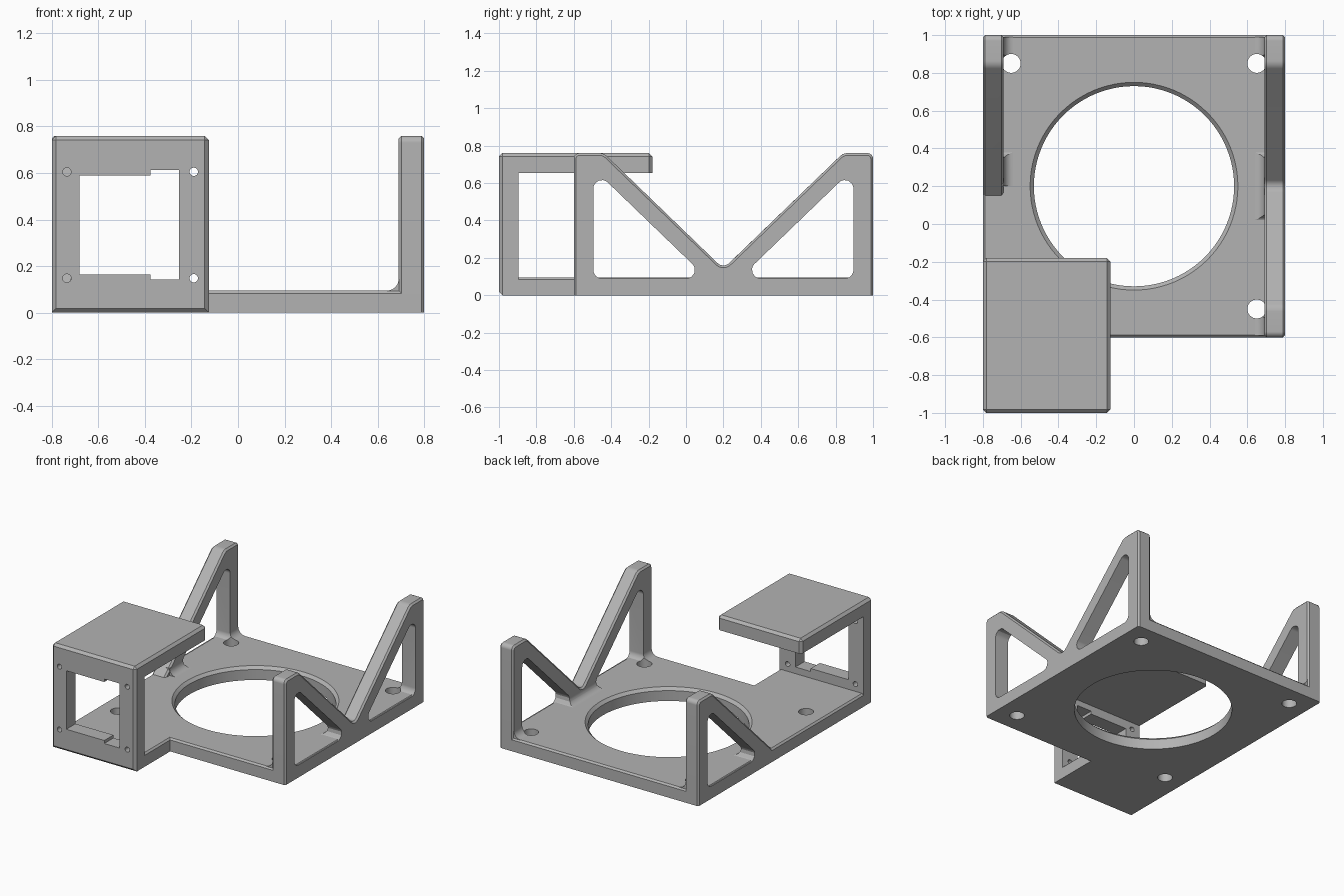
import bpy, bmesh, math
from mathutils import Vector

cube = bpy.data.objects.get("Cube")
if cube:
    bpy.data.objects.remove(cube, do_unlink=True)

grey = bpy.data.materials.new("plain_grey")
grey.use_nodes = True
COLOUR = (0.45, 0.45, 0.45, 1)
grey.diffuse_color = COLOUR
grey.node_tree.nodes["Principled BSDF"].inputs["Base Color"].default_value = COLOUR

TOP = 0.76      # height of walls and bracket
PLATE = 0.095   # plate thickness
EDGE = 0.001    # tolerance for edge rules


def place(axis, a, b, d):
    """Put profile coordinates (a, b) at depth d along an axis."""
    return {"x": (d, a, b), "y": (a, d, b), "z": (a, b, d)}[axis]


def rounded(corners):
    """Polygon outline from (a, b, radius) corners."""
    pts = []
    for i, (a, b, r) in enumerate(corners):
        p = Vector((a, b))
        if r == 0:
            pts.append(p)
            continue
        u = (Vector(corners[i - 1][:2]) - p).normalized()
        v = (Vector(corners[(i + 1) % len(corners)][:2]) - p).normalized()
        half = u.angle(v) / 2
        centre = p + (u + v).normalized() * r / math.sin(half)
        start = p + u * r / math.tan(half) - centre
        end = p + v * r / math.tan(half) - centre
        for k in range(9):
            t = k / 8
            pts.append(centre + start.lerp(end, t).normalized() * r)
    return pts


def prism(name, axis, pts, d0, d1, bevel=0, rule=None):
    bm = bmesh.new()
    low = [bm.verts.new(place(axis, a, b, d0)) for a, b in pts]
    high = [bm.verts.new(place(axis, a, b, d1)) for a, b in pts]
    bm.faces.new(low)
    bm.faces.new(high)
    for i in range(len(pts)):
        bm.faces.new((low[i - 1], low[i], high[i], high[i - 1]))
    bmesh.ops.recalc_face_normals(bm, faces=bm.faces)
    if bevel:
        edges = [e for e in bm.edges if rule(*[v.co for v in e.verts])]
        bmesh.ops.bevel(bm, geom=edges, offset=bevel, segments=1, affect="EDGES", profile=0.5)
    mesh = bpy.data.meshes.new(name)
    bm.to_mesh(mesh)
    bm.free()
    mesh.materials.append(grey)
    ob = bpy.data.objects.new(name, mesh)
    bpy.context.collection.objects.link(ob)
    return ob


def drill(axis, a, b, r, d0, d1, r2=None, sides=64):
    """Round cutter, optionally flaring to r2 at d1."""
    bm = bmesh.new()
    rings = []
    for d, rad in ((d0, r), (d1, r2 or r)):
        rings.append([bm.verts.new(place(axis, a + rad * math.cos(t), b + rad * math.sin(t), d))
                      for t in (2 * math.pi * i / sides for i in range(sides))])
        bm.faces.new(rings[-1])
    for i in range(sides):
        bm.faces.new((rings[0][i - 1], rings[0][i], rings[1][i], rings[1][i - 1]))
    bmesh.ops.recalc_face_normals(bm, faces=bm.faces)
    mesh = bpy.data.meshes.new("cutter")
    bm.to_mesh(mesh)
    bm.free()
    mesh.materials.append(grey)
    ob = bpy.data.objects.new("cutter", mesh)
    bpy.context.collection.objects.link(ob)
    return ob


def combine(ob, others, operation="DIFFERENCE"):
    bpy.context.view_layer.objects.active = ob
    for other in others:
        mod = ob.modifiers.new("cut", "BOOLEAN")
        mod.operation, mod.solver, mod.object = operation, "EXACT", other
        bpy.ops.object.modifier_apply(modifier=mod.name)
        bpy.data.objects.remove(other, do_unlink=True)


def finish(ob):
    bpy.ops.object.select_all(action="DESELECT")
    ob.select_set(True)
    bpy.context.view_layer.objects.active = ob
    bpy.ops.object.shade_smooth_by_angle(angle=math.radians(25))


def screw_holes():
    return [drill("z", x, y, 0.05, -0.1, 0.2, sides=32)
            for x in (-0.65, 0.65) for y in (-0.45, 0.85)]


# Base plate with a tongue under the bracket
def plate_rule(p, q):
    notch = all(abs(v.x + 0.125) < EDGE and abs(v.y + 0.6) < EDGE for v in (p, q))
    return max(p.z, q.z) > EDGE and not notch


outline = [(-0.8, -0.95), (-0.125, -0.95), (-0.125, -0.6), (0.8, -0.6), (0.8, 1), (-0.8, 1)]
plate = prism("base_plate", "z", outline, 0, PLATE, 0.012, plate_rule)
combine(plate, [drill("z", 0, 0.2, 0.53, -0.1, 0.2, sides=96),
                drill("z", 0, 0.2, 0.53, PLATE - 0.02, PLATE + 0.005, 0.555, sides=96)]
        + screw_holes())
finish(plate)


# Side walls with triangular openings and a fillet at the foot
def wall(name, side, corners, start, openings):
    inner, outer = side * 0.69, side * 0.8

    def rule(p, q):
        return abs(p.x - q.x) < EDGE and max(p.z, q.z) > PLATE

    ob = prism(name, "x", rounded(corners), inner, outer, 0.012, rule)
    arc = [(0.64 + 0.05 * math.sin(t), 0.145 - 0.05 * math.cos(t))
           for t in (math.pi / 2 * i / 8 for i in range(9))]
    foot = [(0.64, 0.05), *arc, (0.72, 0.145), (0.72, 0.05)]
    fillet = prism("fillet", "y", [(side * a, b) for a, b in foot], start, 0.99)
    combine(ob, [fillet], "UNION")
    cutters = []
    for flip in openings:
        tri = [(0.2 + flip * a, b, 0.045) for a, b in ((0.695, 0.09), (0.695, 0.677), (0.086, 0.09))]
        cutters.append(prism("cutter", "x", rounded(tri), side * 0.5, side * 0.9))
    combine(ob, cutters + screw_holes())
    finish(ob)


rear = [(1, 0, 0), (1, TOP, 0.03), (0.84, TOP, 0.06)]
front = [(0.4 - y, z, r) for y, z, r in reversed(rear)]
wall("left_wall", 1, rear + [(0.2, 0.142, 0.045)] + front, -0.59, (1, -1))
wall("right_wall", -1, rear + [(0.135, 0.08, 0), (0.135, 0, 0)], 0.2, (1,))


# Front bracket: upright panel with a cantilevered roof
def bracket_rule(p, q):
    on_front = max(p.y, q.y) < -1 + EDGE
    on_top = min(p.z, q.z) > TOP - EDGE
    on_back = min(p.y, q.y) > -0.18 - EDGE and max(p.z, q.z) > TOP - EDGE
    return on_front or on_top or on_back


section = [(-1, 0), (-0.895, 0), (-0.895, 0.655), (-0.18, 0.655), (-0.18, TOP), (-1, TOP)]
bracket = prism("front_bracket", "x", section, -0.8, -0.125, 0.018, bracket_rule)
window = [(-0.68, 0.165), (-0.375, 0.165), (-0.375, 0.143), (-0.253, 0.143),
          (-0.253, 0.612), (-0.375, 0.612), (-0.375, 0.59), (-0.68, 0.59)]
combine(bracket, [prism("cutter", "y", window, -1.1, -0.8)]
        + [drill("y", x, z, 0.018, -1.1, -0.8, sides=24)
           for x in (-0.735, -0.19) for z in (0.148, 0.605)])
finish(bracket)
